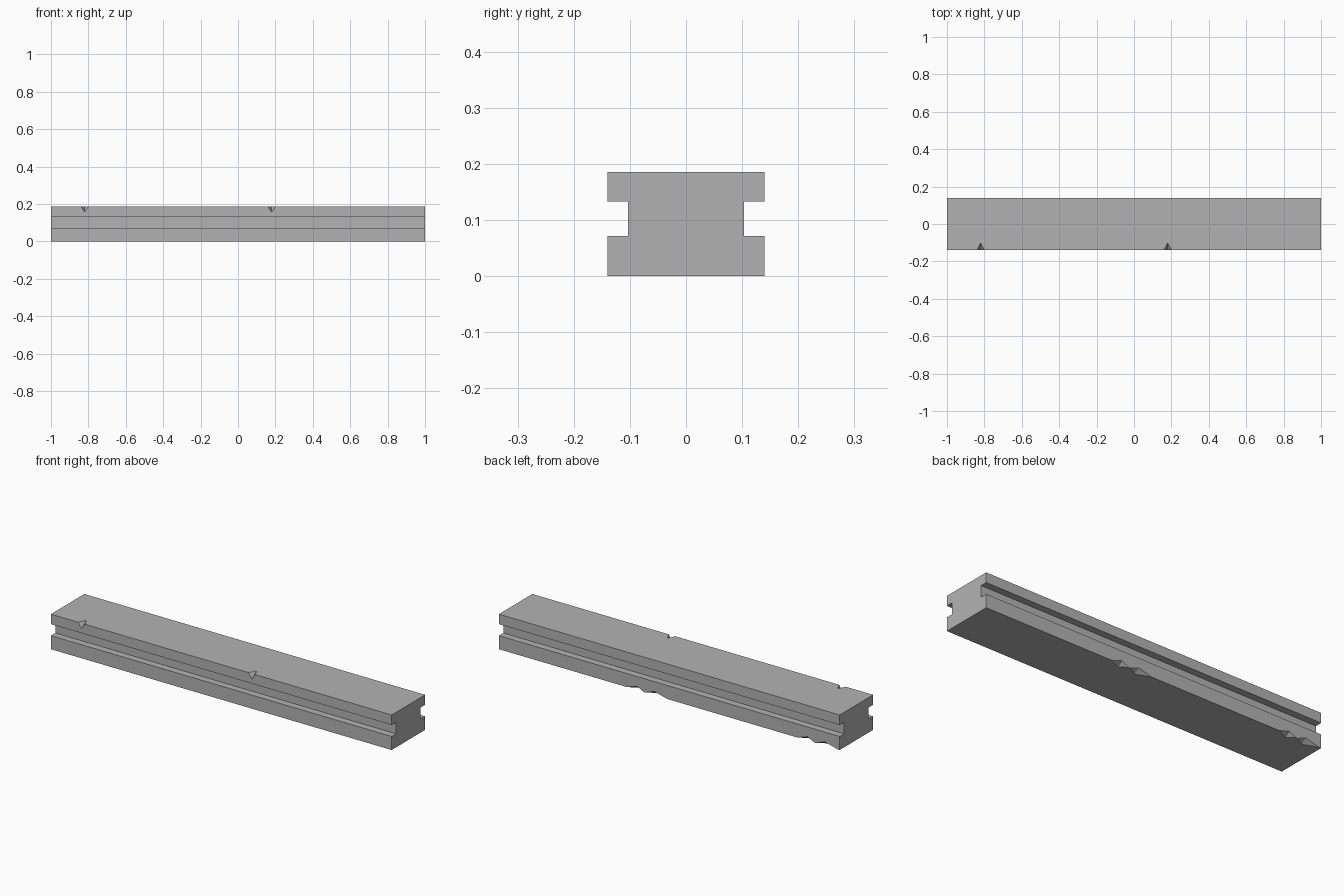
import bpy, bmesh

if "Cube" in bpy.data.objects:
    bpy.data.objects.remove(bpy.data.objects["Cube"])

WIDTH, HEIGHT = 0.14, 0.186
WAIST, SLOT_LOW, SLOT_HIGH = 0.103, 0.072, 0.133

grey = bpy.data.materials.new("plain grey")
grey.use_nodes = True
colour = (0.45, 0.45, 0.45, 1)
grey.diffuse_color = colour
grey.node_tree.nodes["Principled BSDF"].inputs["Base Color"].default_value = colour


def add_object(name, bm):
    bmesh.ops.recalc_face_normals(bm, faces=bm.faces)
    mesh = bpy.data.meshes.new(name)
    bm.to_mesh(mesh)
    bm.free()
    mesh.materials.append(grey)
    obj = bpy.data.objects.new(name, mesh)
    bpy.context.collection.objects.link(obj)
    return obj


# Beam: slotted profile swept along x
half = [(WIDTH, 0), (WIDTH, SLOT_LOW), (WAIST, SLOT_LOW),
        (WAIST, SLOT_HIGH), (WIDTH, SLOT_HIGH), (WIDTH, HEIGHT)]
profile = half + [(-y, z) for y, z in reversed(half)]
bm = bmesh.new()
end = bm.faces.new([bm.verts.new((-1, y, z)) for y, z in profile])
sweep = bmesh.ops.extrude_face_region(bm, geom=[end], use_keep_orig=True)
moved = [v for v in sweep["geom"] if isinstance(v, bmesh.types.BMVert)]
bmesh.ops.translate(bm, verts=moved, vec=(2, 0, 0))
beam = add_object("beam", bm)


def chip(name, start, tip, stop, side, edge_z, depth, rise):
    """Cut a two-faced nick out of a long edge of the beam."""
    y = side * WIDTH
    up = 1 if edge_z > 0 else -1
    points = [(start, y, edge_z), (stop, y, edge_z),
              (tip, y - side * depth, edge_z), (tip, y, edge_z - up * rise),
              (tip, y + side * 0.02, edge_z + up * 0.02)]
    bm = bmesh.new()
    verts = [bm.verts.new(p) for p in points]
    bmesh.ops.convex_hull(bm, input=verts)
    cutter = add_object(name, bm)
    cutter.hide_render = True
    cutter.hide_viewport = True
    cutter.display_type = 'WIRE'
    cut = beam.modifiers.new(name, 'BOOLEAN')
    cut.operation = 'DIFFERENCE'
    cut.solver = 'EXACT'
    cut.object = cutter
    return cutter


# Nicks repeat on both halves: top front edge and bottom back edge
cutters = []
for label, x in (("right", -1), ("left", 0)):
    cutters += [
        chip(label + "_top_nick", x + 0.16, x + 0.18, x + 0.2, -1, HEIGHT, 0.04, 0.03),
        chip(label + "_bottom_nick", x + 0.15, x + 0.19, x + 0.25, 1, 0, 0.03, 0.02),
        chip(label + "_bottom_chip", x + 0.01, x + 0.09, x + 0.14, 1, 0, 0.03, 0.02),
    ]

# Bake the cuts, then drop the cutters
bpy.context.view_layer.update()
graph = bpy.context.evaluated_depsgraph_get()
baked = bpy.data.meshes.new_from_object(beam.evaluated_get(graph))
beam.modifiers.clear()
beam.data = baked
for cutter in cutters:
    bpy.data.objects.remove(cutter)
